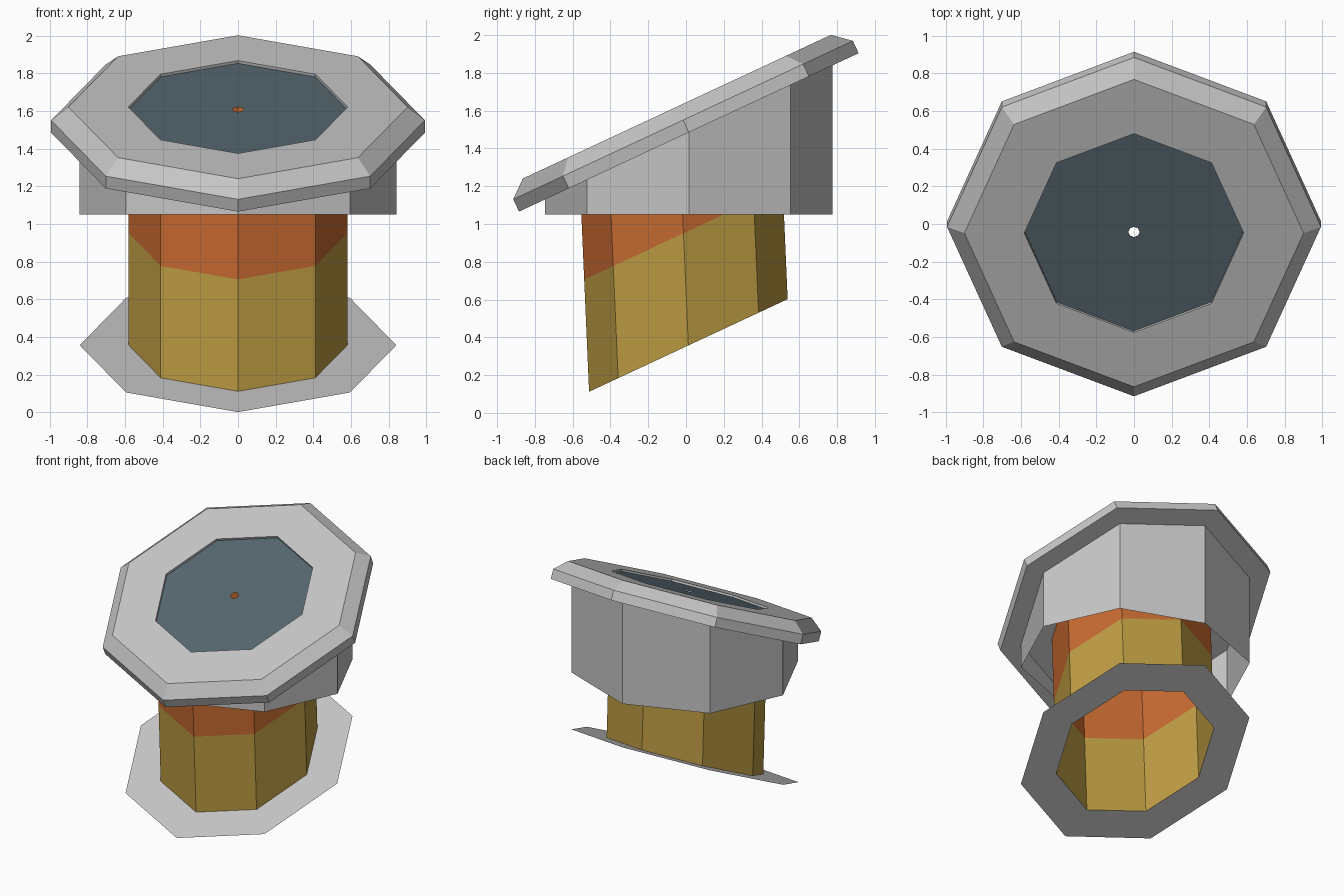
import bpy
import bmesh
from math import sin, cos, tan, radians, pi

cube = bpy.data.objects.get("Cube")
if cube:
    bpy.data.objects.remove(cube, do_unlink=True)

SIDES = 8
TILT = radians(25)
BASE = (0.0125, 0.357)      # y, z centre of the lower opening
CAP = (0.015, 1.485)        # y, z centre of the cap underside
OUTER, COLLAR, TUBE, HOLE = 0.992, 0.84, 0.58, 0.03


def material(name, rgb):
    mat = bpy.data.materials.new(name)
    mat.use_nodes = True
    mat.diffuse_color = (*rgb, 1)
    mat.node_tree.nodes["Principled BSDF"].inputs["Base Color"].default_value = (*rgb, 1)
    return mat


GREY = material("light grey", (0.56, 0.56, 0.56))
GOLD = material("gold", (0.50, 0.325, 0.055))
ORANGE = material("burnt orange", (0.56, 0.142, 0.030))
SLATE = material("slate blue", (0.091, 0.132, 0.153))


def ring(radius, centre):
    """Octagon lying in the tilted plane through centre."""
    y, z = centre
    pts = []
    for i in range(SIDES):
        a = 2 * pi * i / SIDES
        d = radius * sin(a)
        pts.append((radius * cos(a), y + d * cos(TILT), z + d * sin(TILT)))
    return pts


def raised(height):
    """Centre of a level of the cap, measured along its tilted axis."""
    return (CAP[0] - height * sin(TILT), CAP[1] + height * cos(TILT))


def along_tube(t):
    """Centre of the tube section at fraction t of its length."""
    top = raised(0.135)
    return tuple(b + (e - b) * t for b, e in zip(BASE, top))


def skin(name, rings, mats, closed=False):
    """Bridge successive rings; band i takes material i where there are several."""
    bm = bmesh.new()
    loops = [[bm.verts.new(p) for p in r] for r in rings]
    pairs = list(zip(loops, loops[1:]))
    if closed:
        pairs.append((loops[-1], loops[0]))
    for band, (lo, hi) in enumerate(pairs):
        for i in range(SIDES):
            j = (i + 1) % SIDES
            face = bm.faces.new((lo[i], lo[j], hi[j], hi[i]))
            face.material_index = min(band, len(mats) - 1)
    if closed:
        bmesh.ops.recalc_face_normals(bm, faces=bm.faces)
    mesh = bpy.data.meshes.new(name)
    bm.to_mesh(mesh)
    bm.free()
    for m in mats:
        mesh.materials.append(m)
    obj = bpy.data.objects.new(name, mesh)
    bpy.context.collection.objects.link(obj)
    return obj


# Thin flange around the lower opening
skin("base_flange", [ring(COLLAR, BASE), ring(TUBE, BASE)], [GREY])

# Open tube, gold below and orange above
skin("tube", [ring(TUBE, along_tube(t)) for t in (0, 0.475, 1)], [GOLD, ORANGE])

# Upright collar with a level lower rim, meeting the sloping cap
collar_top = ring(COLLAR, CAP)
collar_rim = [(x, y, 1.05) for x, y, z in collar_top]
skin("collar", [collar_rim, collar_top], [GREY])

# Bevelled cap with an octagonal opening
skin("cap", [
    ring(TUBE + 0.002, CAP),
    ring(OUTER, CAP),
    ring(OUTER, raised(0.072)),
    ring(0.9, raised(0.15)),
    ring(TUBE + 0.002, raised(0.15)),
], [GREY], closed=True)

# Recessed plate with a small centre hole
skin("recessed_plate", [ring(TUBE, raised(0.135)), ring(HOLE, raised(0.135))], [SLATE])
